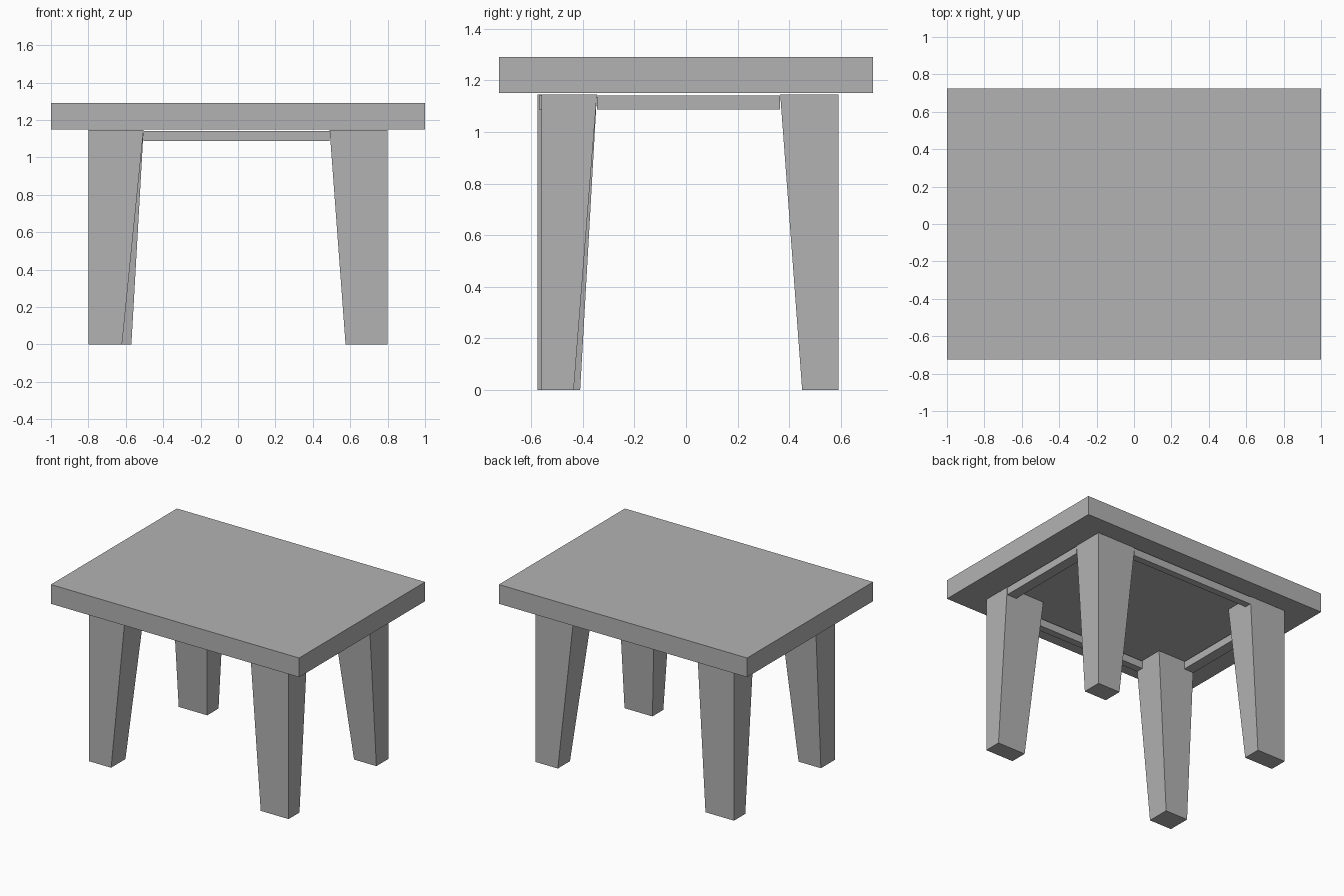
import bpy
import bmesh

old = bpy.data.objects.get("Cube")
if old:
    bpy.data.objects.remove(old, do_unlink=True)

# One plain grey for the whole table
grey = bpy.data.materials.new("plain grey")
grey.use_nodes = True
colour = (0.45, 0.45, 0.45, 1)
grey.diffuse_color = colour
grey.node_tree.nodes["Principled BSDF"].inputs["Base Color"].default_value = colour


def tapered_box(name, z0, z1, bottom, top=None):
    """Box between two rectangles, each given as (x0, x1, y0, y1)."""
    bm = bmesh.new()
    bmesh.ops.create_cube(bm, size=2)
    for v in bm.verts:
        x0, x1, y0, y1 = (top or bottom) if v.co.z > 0 else bottom
        v.co = (x1 if v.co.x > 0 else x0,
                y1 if v.co.y > 0 else y0,
                z1 if v.co.z > 0 else z0)
    bmesh.ops.recalc_face_normals(bm, faces=bm.faces)
    mesh = bpy.data.meshes.new(name)
    bm.to_mesh(mesh)
    bm.free()
    mesh.materials.append(grey)
    obj = bpy.data.objects.new(name, mesh)
    bpy.context.collection.objects.link(obj)


TOP_Z = 1.15
LEG_TOP = 1.145

# Table top
tapered_box("table_top", TOP_Z, 1.29, (-1, 1, -0.725, 0.725))

# Legs: straight outer faces, inner faces tapering to the foot
# name: outer x, outer y, inner foot x, inner foot y, inner top x, inner top y
legs = {
    "front_left_leg": (0.8, -0.56, 0.575, -0.435, 0.49, -0.345),
    "front_right_leg": (-0.8, -0.575, -0.62, -0.41, -0.505, -0.345),
    "back_left_leg": (0.8, 0.59, 0.62, 0.45, 0.49, 0.365),
    "back_right_leg": (-0.8, 0.59, -0.57, 0.46, -0.505, 0.365),
}
for name, (ox, oy, fx, fy, tx, ty) in legs.items():
    foot = (*sorted((ox, fx)), *sorted((oy, fy)))
    head = (*sorted((ox, tx)), *sorted((oy, ty)))
    tapered_box(name, 0, LEG_TOP, foot, head)

# Thin rails joining the legs under the top
rails = {
    "front_rail": (-0.505, 0.49, -0.57, -0.517),
    "back_rail": (-0.505, 0.49, 0.54, 0.59),
    "left_rail": (0.722, 0.8, -0.345, 0.365),
    "right_rail": (-0.8, -0.722, -0.345, 0.365),
}
for name, area in rails.items():
    tapered_box(name, 1.087, 1.142, area)
